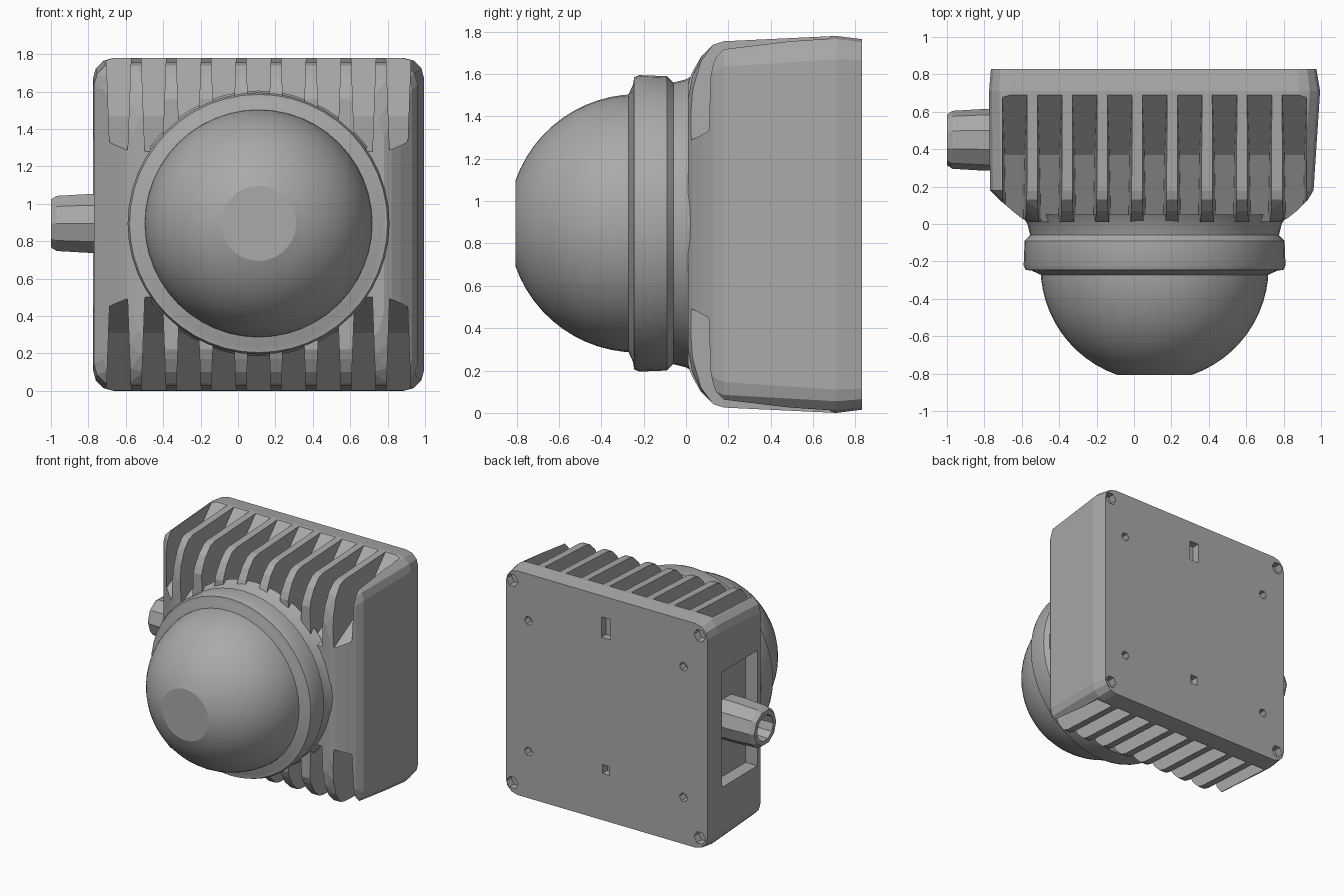
import bpy, bmesh, math
from mathutils import Vector

if "Cube" in bpy.data.objects:
    bpy.data.objects.remove(bpy.data.objects["Cube"])

CX, CZ = 0.11, 0.89          # axis of the housing and dome
grey = bpy.data.materials.new("mid_grey")
grey.diffuse_color = (0.4, 0.4, 0.4, 1)
grey.use_nodes = True
grey.node_tree.nodes["Principled BSDF"].inputs["Base Color"].default_value = grey.diffuse_color


def finish(bm, name, angle=None):
    bmesh.ops.recalc_face_normals(bm, faces=bm.faces)
    me = bpy.data.meshes.new(name)
    bm.to_mesh(me)
    bm.free()
    me.materials.append(grey)
    ob = bpy.data.objects.new(name, me)
    bpy.context.collection.objects.link(ob)
    if angle:
        bpy.ops.object.select_all(action='DESELECT')
        ob.select_set(True)
        bpy.context.view_layer.objects.active = ob
        bpy.ops.object.shade_smooth_by_angle(angle=math.radians(angle))
    return ob


def loft(bm, rings, closed=False):
    """Skin a list of equal-length point rings; cap the ends or close the loop."""
    vs = [[bm.verts.new(p) for p in r] for r in rings]
    n = len(vs[0])
    pairs = list(zip(vs, vs[1:] + vs[:1])) if closed else list(zip(vs, vs[1:]))
    for a, b in pairs:
        for i in range(n):
            j = (i + 1) % n
            bm.faces.new((a[i], a[j], b[j], b[i]))
    if not closed:
        bm.faces.new(vs[0])
        bm.faces.new(vs[-1])


def circle(axis, c, r, n, phase=0.0):
    c = Vector(c)
    pts = []
    for i in range(n):
        a = 2 * math.pi * i / n + phase
        u, v = r * math.cos(a), r * math.sin(a)
        pts.append(c + (Vector((u, 0, v)) if axis == 'Y' else Vector((0, u, v))))
    return pts


def rounded_rect(y, x0, x1, hh, r, seg=3):
    pts = []
    corners = ((x1 - r, hh - r), (x0 + r, hh - r), (x0 + r, r - hh), (x1 - r, r - hh))
    for k, (cx, cz) in enumerate(corners):
        for s in range(seg + 1):
            a = math.pi / 2 * (k + s / seg)
            pts.append((cx + r * math.cos(a), y, CZ + cz + r * math.sin(a)))
    return pts


def box(bm, x0, x1, y0, y1, z0, z1):
    loft(bm, [[(x0, y, z0), (x1, y, z0), (x1, y, z1), (x0, y, z1)] for y in (y0, y1)])


# Housing block: y, left, right, half height, corner radius
sections = [(0.83, -0.765, 0.975, 0.875, 0.10), (0.71, -0.775, 0.995, 0.89, 0.11),
            (0.18, -0.77, 0.96, 0.865, 0.12), (0.13, -0.72, 0.93, 0.85, 0.13),
            (0.07, -0.65, 0.87, 0.79, 0.15), (0.03, -0.60, 0.82, 0.72, 0.17),
            (0.01, -0.56, 0.78, 0.67, 0.20)]
bm = bmesh.new()
loft(bm, [rounded_rect(*s) for s in sections])
housing = finish(bm, "housing")

# Cutter for cooling slots, side pocket and screw holes
bm = bmesh.new()
slot = [(0.70, 1.79), (0.37, 1.47), (0.03, 1.29), (-0.1, 1.22), (-0.1, 2.0), (0.70, 2.0)]
for i in range(9):
    x = CX + (i - 4) * 0.187
    for up in (1, -1):
        loft(bm, [[(x + s * (0.048 + 0.037 * (z - 1.3)), y, CZ + up * (z - CZ))
                   for y, z in slot] for s in (-1, 1)])
box(bm, -0.9, -0.67, 0.22, 0.66, 0.45, 1.35)
for sx in (-1, 1):
    for sz in (-1, 1):
        for dx, dz, r in ((0.81, 0.79, 0.05), (0.67, 0.51, 0.035)):
            loft(bm, [circle('Y', (CX + sx * dx, y, CZ + sz * dz), r, 6) for y in (0.77, 0.9)])
box(bm, CX - 0.04, CX + 0.04, 0.77, 0.9, 1.44, 1.60)
box(bm, CX - 0.03, CX + 0.03, 0.77, 0.9, 0.38, 0.45)
cutter = finish(bm, "slot_cutter")
cutter.hide_render = True

mod = housing.modifiers.new("slots", 'BOOLEAN')
mod.operation = 'DIFFERENCE'
mod.solver = 'EXACT'
mod.object = cutter
bpy.context.view_layer.objects.active = housing
bpy.ops.object.modifier_apply(modifier=mod.name)
bpy.data.objects.remove(cutter)

# Collar ring with its neck
bm = bmesh.new()
collar = [(0.60, -0.275), (0.655, -0.25), (0.69, -0.245), (0.70, -0.22), (0.695, -0.09),
          (0.665, -0.06), (0.68, 0.0), (0.71, 0.05)]
loft(bm, [circle('Y', (CX, y, CZ + 0.005), r, 48) for r, y in collar])
finish(bm, "collar_ring", 25)

# Dome with a flat front
bm = bmesh.new()
R, y0, a0 = 0.61, -0.23, math.asin(0.2 / 0.61)
rings = []
for i in range(13):
    a = a0 + (math.pi / 2 - a0) * i / 12
    rings.append(circle('Y', (CX, y0 - R * math.cos(a), CZ + 0.005), R * math.sin(a), 48))
loft(bm, rings)
finish(bm, "dome", 20)

# Hollow side connector
bm = bmesh.new()
tube = [(-0.66, 0.165), (-0.80, 0.165), (-0.97, 0.155), (-1.0, 0.135),
        (-1.0, 0.10), (-0.80, 0.09)]
loft(bm, [circle('X', (x, 0.45, 0.895), r, 10) for x, r in tube])
finish(bm, "side_connector")
